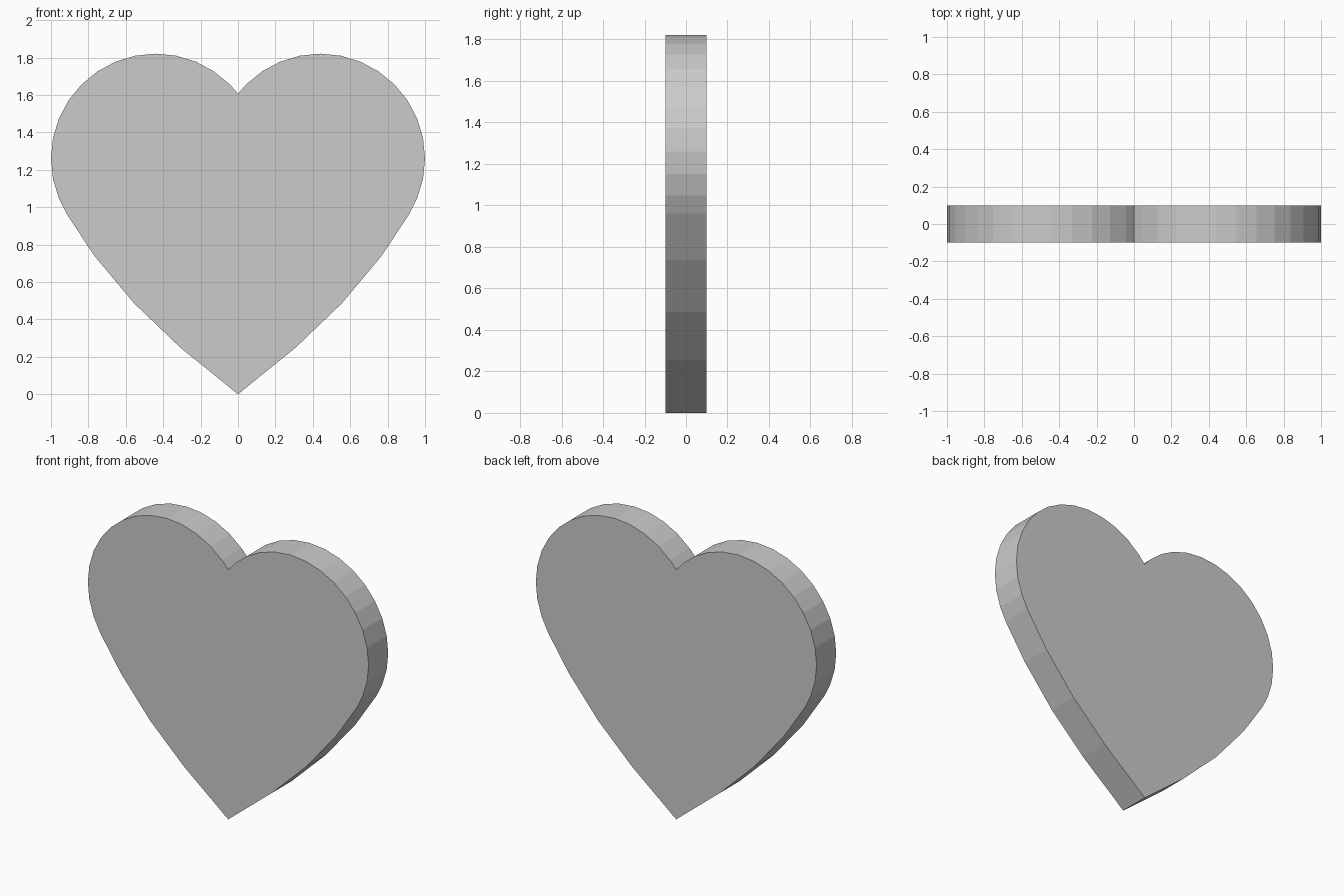
import bpy
import bmesh
from math import sin, cos, pi

if "Cube" in bpy.data.objects:
    bpy.data.objects.remove(bpy.data.objects["Cube"])

HALF_DEPTH = 0.1
CX, CZ, RADIUS = 0.44, 1.261, 0.56   # centre and radius of the right lobe
STEP = pi / 16                       # lobe is part of a 32-sided circle

# Right half of outline: lower flank, round lobe, then the top notch
right = [(0.313, 0.254), (0.556, 0.487), (0.766, 0.738), (0.915, 0.962)]
right += [(CX + RADIUS * cos(i * STEP), CZ + RADIUS * sin(i * STEP))
          for i in range(-2, 13)]
left = [(-x, z) for x, z in reversed(right)]
outline = [(0, 0)] + right + [(0, 1.607)] + left

# Heart plate: front face extruded to the back
bm = bmesh.new()
front = bm.faces.new([bm.verts.new((x, -HALF_DEPTH, z)) for x, z in outline])
extruded = bmesh.ops.extrude_face_region(bm, geom=[front], use_keep_orig=True)
back = [v for v in extruded["geom"] if isinstance(v, bmesh.types.BMVert)]
bmesh.ops.translate(bm, verts=back, vec=(0, 2 * HALF_DEPTH, 0))
bmesh.ops.recalc_face_normals(bm, faces=bm.faces)

mesh = bpy.data.meshes.new("heart")
bm.to_mesh(mesh)
bm.free()
bpy.context.collection.objects.link(bpy.data.objects.new("heart", mesh))
